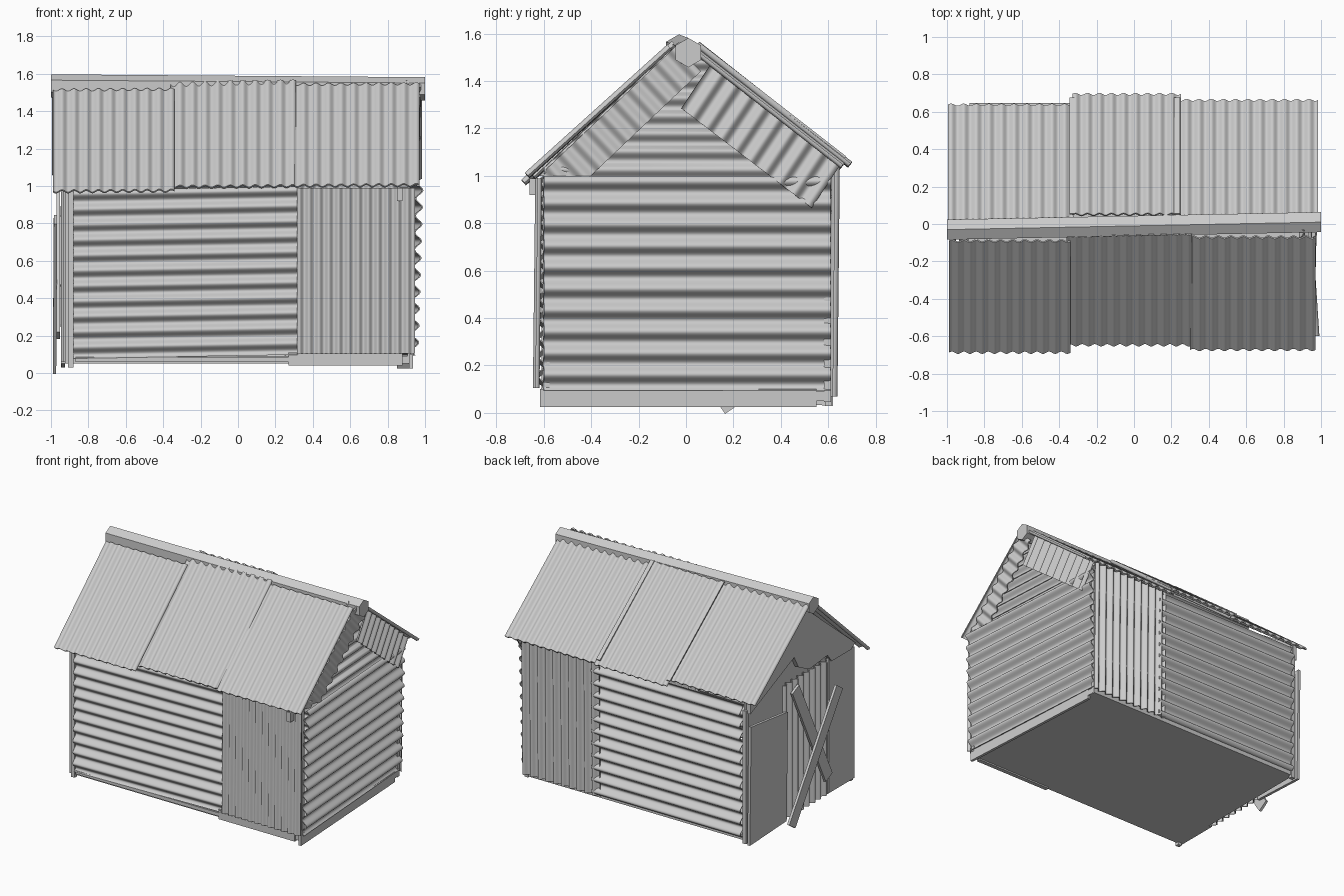
import bpy, bmesh, math
from mathutils import Vector as V

if "Cube" in bpy.data.objects:
    bpy.data.objects.remove(bpy.data.objects["Cube"])


def finish(name, bm, smooth=False):
    bmesh.ops.recalc_face_normals(bm, faces=bm.faces)
    me = bpy.data.meshes.new(name)
    bm.to_mesh(me)
    bm.free()
    ob = bpy.data.objects.new(name, me)
    bpy.context.collection.objects.link(ob)
    if smooth:
        me.shade_smooth()
        me.set_sharp_from_angle(angle=math.radians(60))
    return ob


def prism(name, pts, vec):
    """Flat polygon extruded along a vector."""
    bm = bmesh.new()
    a = [bm.verts.new(V(p)) for p in pts]
    b = [bm.verts.new(V(p) + V(vec)) for p in pts]
    n = len(pts)
    bm.faces.new(a)
    bm.faces.new(b[::-1])
    for i in range(n):
        bm.faces.new((a[i], b[i], b[(i + 1) % n], a[(i + 1) % n]))
    return finish(name, bm)


def box(name, lo, hi):
    (x0, y0, z0), (x1, y1, z1) = lo, hi
    return prism(name, [(x0, y0, z0), (x1, y0, z0), (x1, y1, z0), (x0, y1, z0)], (0, 0, z1 - z0))


def plank(name, a, b, width, thick):
    """Board lying against the left wall, running from a to b."""
    a, b = V(a), V(b)
    side = (b - a).cross(V((1, 0, 0))).normalized() * width / 2
    return prism(name, [a - side, a + side, b + side, b - side], (thick, 0, 0))


def sheet(name, p, u, v, waves, amp, cuts=(), thick=0.008):
    """Corrugated sheet: waves repeat along u, grooves run along v."""
    p, u, v = V(p), V(u), V(v)
    n = u.cross(v).normalized()
    bm = bmesh.new()
    res = 12
    steps = waves * res
    prev = None
    for i in range(steps + 1):
        q = p + u * (i / steps) + n * (amp * math.sin(math.tau * i / res) + thick / 2)
        cur = (bm.verts.new(q), bm.verts.new(q + v))
        if prev:
            bm.faces.new((prev[0], cur[0], cur[1], prev[1]))
        prev = cur
    for co, no in cuts:
        bmesh.ops.bisect_plane(bm, geom=bm.verts[:] + bm.edges[:] + bm.faces[:],
                               plane_co=co, plane_no=no, clear_outer=True)
    # back layer offset along the sheet normal, joined by a rim
    front = bm.faces[:]
    rim = [e for e in bm.edges if e.is_boundary]
    copy = bmesh.ops.duplicate(bm, geom=bm.verts[:] + bm.edges[:] + front)
    bmesh.ops.translate(bm, vec=-n * thick,
                        verts=[g for g in copy["geom"] if isinstance(g, bmesh.types.BMVert)])
    vm = copy["vert_map"]
    for e in rim:
        a, b = e.verts
        bm.faces.new((a, b, vm[b], vm[a]))
    return finish(name, bm, True)


# Floor and sills; the right end is skewed inward towards the back
prism("floor", [(-0.9, -0.6, 0.05), (0.93, -0.6, 0.05), (0.865, 0.6, 0.05), (-0.9, 0.6, 0.05)],
      (0, 0, 0.04))
box("front_sill_long", (-0.87, -0.61, 0.06), (0.32, -0.58, 0.085))
box("front_sill_short", (0.27, -0.61, 0.04), (0.88, -0.58, 0.11))
prism("right_sill", [(0.915, -0.615, 0.025), (0.935, -0.615, 0.025), (0.87, 0.55, 0.025),
                     (0.85, 0.55, 0.025)], (0, 0, 0.075))
box("back_sill", (-0.88, 0.58, 0.05), (0.85, 0.605, 0.09))

# Corner posts
for name, x, y, z in (("front_left", -0.895, -0.595, 0.03), ("back_left", -0.895, 0.6, 0.03),
                      ("front_right", 0.92, -0.59, 0.09), ("back_right", 0.85, 0.597, 0.045)):
    box(name + "_post", (x - 0.015, y - 0.014, z), (x + 0.015, y + 0.014, 0.99))

# Front and back walls: long horizontal sheet plus upright sheet
sheet("front_wall_long", (-0.88, -0.612, 0.078), (0, 0.01, 0.9), (1.2, 0, 0.02), 11, 0.017)
sheet("front_wall_upright", (0.315, -0.632, 0.105), (0.63, 0, 0), (0, 0.01, 0.885), 12, 0.01)
sheet("back_wall_long", (-0.88, 0.616, 0.075), (0, 0.008, 0.96), (1.19, 0, 0), 11, 0.019)
sheet("back_wall_upright", (0.25, 0.622, 0.07), (0.62, 0, 0), (0, 0.01, 0.98), 10, 0.013)

# Right wall with gable and two slanting gable strips
sheet("right_wall", (0.945, -0.6, 0.095), (0.025, 0, 0.905), (-0.08, 1.21, 0), 10, 0.018)
roof_cuts = [(V((0, -0.09, 1.51)), V((0, -0.935, 1))), (V((0, 0, 1.54)), V((0, 0.76, 1)))]
sheet("right_gable", (0.93, -0.6, 0.97), (0, 0, 0.6), (-0.07, 1.2, 0), 8, 0.012, roof_cuts)
sheet("gable_strip_front", (0.94, -0.62, 1.0), (0.025, 0.58, 0.55), (0, 0.103, -0.109), 10,
      0.011, [(V((0, 0, 1.0)), V((0, 0, -1)))])
sheet("gable_strip_back", (0.96, 0.1, 1.465), (-0.06, 0.55, -0.42), (0.005, -0.12, -0.18), 9,
      0.011)

# Left wall: flat gable end with patched upper boards
prism("left_wall", [(-0.9, y, z) for y, z in
      ((-0.6, 0.05), (0.6, 0.05), (0.6, 1.08), (-0.02, 1.5), (-0.6, 1.03))], (0.015, 0, 0))
prism("left_gable_boards", [(-0.935, y, z) for y, z in
      ((0.6, 0.97), (0.1, 1.19), (0.05, 1.1), (-0.07, 1.04), (-0.28, 1.06), (-0.33, 1.0),
       (-0.55, 1.0), (-0.6, 1.03), (-0.02, 1.5), (0.6, 1.08))], (0.03, 0, 0))
prism("left_side_board", [(-0.945, 0.62, 0.03), (-0.945, 0.2, 0.05), (-0.955, 0.2, 0.84),
                          (-0.955, 0.62, 0.89)], (0.02, 0, 0))
box("left_front_board", (-0.925, -0.6, 0.05), (-0.9, -0.28, 1.0))

# Corrugated doorway covered with crossed planks
sheet("door", (-0.93, -0.3, 0.06), (0, 0.52, 0), (0, 0, 0.97), 8, 0.013)
plank("door_plank_long", (-0.99, 0.2, 0.02), (-0.985, -0.35, 0.82), 0.085, 0.018)
plank("door_plank_short", (-0.97, 0.13, 0.98), (-0.97, -0.25, 0.2), 0.085, 0.018)

# Roof sheets: x start, x end, ridge y z, eave y z
roof = {
    "front_roof_left": (-0.99, -0.34, -0.09, 1.51, -0.685, 0.97),
    "front_roof_middle": (-0.36, 0.31, -0.05, 1.555, -0.645, 0.995),
    "front_roof_right": (0.3, 0.97, -0.07, 1.54, -0.67, 1.0),
    "back_roof_left": (-0.995, -0.32, 0.01, 1.55, 0.635, 1.06),
    "back_roof_middle": (-0.33, 0.25, 0.05, 1.55, 0.692, 1.045),
    "back_roof_right": (0.2, 0.985, 0.02, 1.54, 0.66, 1.04),
}
for name, (x0, x1, y0, z0, y1, z1) in roof.items():
    sheet(name, (x0, y0, z0), (x1 - x0, 0, 0.004), (0, y1 - y0, z1 - z0),
          round((x1 - x0) / 0.065), 0.009, thick=0.01)

# Lap battens on the back roof
for side, x in (("left", -0.33), ("right", 0.23)):
    prism(side + "_roof_lap", [(x - 0.015, 0.05, 1.557), (x + 0.015, 0.05, 1.557),
                               (x + 0.015, 0.67, 1.075), (x - 0.015, 0.67, 1.075)],
          (0, 0.005, 0.008))

# Six-sided ridge beam, slightly skewed
prism("ridge_beam", [(-1, -0.03 + 0.062 * math.sin(a), 1.535 + 0.062 * math.cos(a))
                     for a in (i * math.pi / 3 for i in range(6))], (2, 0.04, -0.015))

# Small bracket under the front eave
box("eave_bracket", (0.85, -0.66, 0.92), (0.88, -0.62, 0.99))
